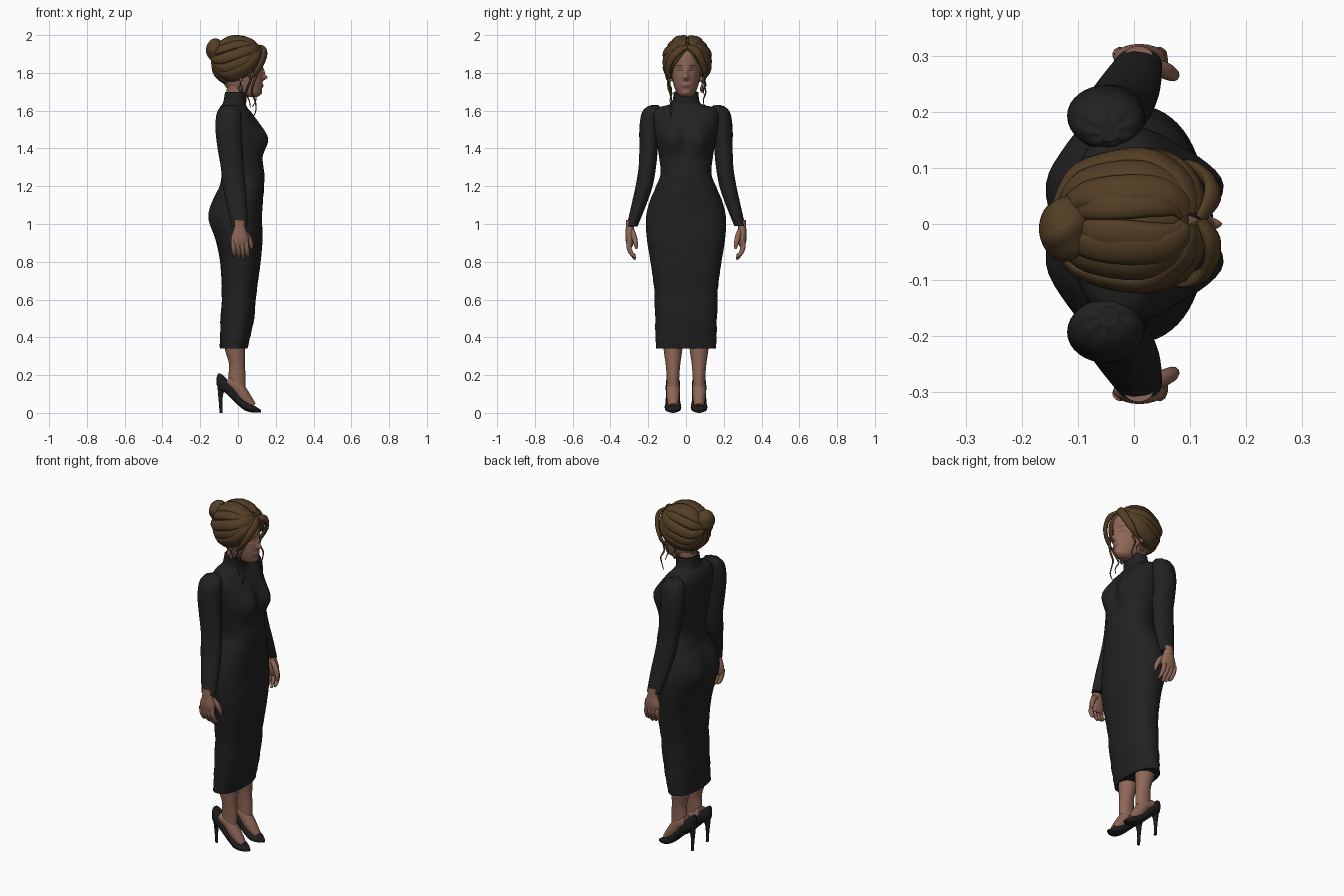
import bpy, bmesh, math
from mathutils import Vector
from math import sin, cos, pi, exp


def material(name, rgb):
    m = bpy.data.materials.new(name)
    m.diffuse_color = (*rgb, 1)
    return m


SKIN = material("skin", (0.27, 0.135, 0.095))
LIPS = material("lips", (0.2, 0.085, 0.065))
HAIR = material("brown hair", (0.085, 0.048, 0.018))
BLACK = material("black fabric", (0.0155, 0.0155, 0.0155))
SHOE = material("black leather", (0.012, 0.012, 0.013))
METAL = material("dark bronze", (0.08, 0.05, 0.03))


def resample(rows, steps):
    """Catmull-Rom interpolation of a short list of tuples."""
    out = []
    for i in range(len(rows) - 1):
        a, b, c, d = (rows[max(0, min(len(rows) - 1, i + k))] for k in (-1, 0, 1, 2))
        for s in range(steps):
            t = s / steps
            out.append(tuple(0.5 * (2 * q + (r - p) * t + (2 * p - 5 * q + 4 * r - w) * t * t
                                    + (3 * q - p - 3 * r + w) * t ** 3)
                             for p, q, r, w in zip(a, b, c, d)))
    return out + [tuple(rows[-1])]


def skin_rings(name, rings, mats, shape=None, pick=None):
    """Bridge rings of points into a closed, smooth surface."""
    bm = bmesh.new()
    loops = [[bm.verts.new(shape(p) if shape else p) for p in ring] for ring in rings]
    n = len(loops[0])
    for a, b in zip(loops, loops[1:]):
        for i in range(n):
            j = (i + 1) % n
            bm.faces.new((a[i], a[j], b[j], b[i]))
    bm.faces.new(loops[0])
    bm.faces.new(loops[-1])
    return finish(name, bm, mats, pick)


def finish(name, bm, mats, pick=None):
    bmesh.ops.recalc_face_normals(bm, faces=bm.faces)
    for f in bm.faces:
        f.smooth = len(f.verts) < 5
        if pick:
            f.material_index = pick(f.calc_center_median())
    me = bpy.data.meshes.new(name)
    bm.to_mesh(me)
    bm.free()
    for m in mats:
        me.materials.append(m)
    ob = bpy.data.objects.new(name, me)
    bpy.context.collection.objects.link(ob)
    return ob


def loft(name, rows, mats, steps=5, n=32, axis="z", y0=0, power=1.0, **kw):
    """Rows: (position, low, high, half width), stacked along z or x."""
    rings = []
    for p, lo, hi, w in resample(rows, steps):
        ring = []
        for k in range(n):
            a = 2 * pi * k / n
            c, s = (math.copysign(abs(v) ** power, v) for v in (cos(a), sin(a)))
            h = (lo + hi) / 2 + c * (hi - lo) / 2
            ring.append(Vector((h, y0 + s * w, p) if axis == "z" else (p, y0 + s * w, h)))
        rings.append(ring)
    return skin_rings(name, rings, mats, **kw)


def tube(name, rows, mat, steps=5, n=10, flat=1.0, side=None):
    """Rows: (x, y, z, radius) along a path; flat squashes the section."""
    pts = resample(rows, steps)
    rings = []
    for i, p in enumerate(pts):
        c = Vector(p[:3])
        t = (Vector(pts[min(i + 1, len(pts) - 1)][:3]) - Vector(pts[max(i - 1, 0)][:3])).normalized()
        # section faces outward from a chosen centre when given
        ref = (c - side) if side else Vector((0.1, 1, 0.05))
        u = t.cross(ref).normalized()
        v = t.cross(u)
        rings.append([c + (u * cos(2 * pi * k / n) + v * flat * sin(2 * pi * k / n)) * p[3] for k in range(n)])
    return skin_rings(name, rings, [mat])


def bump(p, y, z, wy, wz):
    return exp(-((abs(p.y) - y) / wy) ** 2 - ((p.z - z) / wz) ** 2)


# Dress body with bust, seat and light fabric folds
def dress_shape(p):
    q = p.copy()
    if p.x > 0.02:
        q.x += 0.05 * bump(p, 0.075, 1.45, 0.06, 0.075)
    if p.x < -0.03:
        q.x -= 0.02 * bump(p, 0.075, 1.04, 0.06, 0.1)
    fold = 0.0025 * sin(p.z * 75 + p.y * 22 + 3 * sin(p.z * 17)) * (exp(-((p.z - 0.52) / 0.2) ** 2) + 0.6 * exp(-((p.z - 1.25) / 0.1) ** 2))
    q.x *= 1 + fold * 8
    q.y *= 1 + fold * 5
    return q


loft("dress", [(0.34, -0.098, 0.05, 0.158), (0.36, -0.096, 0.055, 0.16), (0.5, -0.092, 0.085, 0.164),
               (0.65, -0.086, 0.1, 0.168), (0.8, -0.095, 0.12, 0.188), (0.92, -0.118, 0.13, 0.207),
               (1.03, -0.142, 0.127, 0.212), (1.12, -0.13, 0.132, 0.192), (1.2, -0.098, 0.138, 0.158),
               (1.27, -0.085, 0.138, 0.135), (1.36, -0.095, 0.126, 0.143), (1.45, -0.11, 0.118, 0.16),
               (1.53, -0.115, 0.105, 0.172), (1.585, -0.11, 0.075, 0.175), (1.615, -0.098, 0.05, 0.15),
               (1.632, -0.085, 0.043, 0.09), (1.65, -0.077, 0.044, 0.071), (1.7, -0.068, 0.047, 0.066)],
     [BLACK], steps=7, n=64, power=0.88, shape=dress_shape)

# Head with nose, eye sockets and mouth
def face_shape(p):
    q = p.copy()
    if p.x > 0.05:
        nose = exp(-(p.y / 0.013) ** 2) * (exp(-((p.z - 1.775) / 0.013) ** 2) + 0.45 * exp(-((p.z - 1.803) / 0.02) ** 2))
        q.x += 0.026 * nose + 0.007 * exp(-(p.y / 0.022) ** 2 - ((p.z - 1.732) / 0.011) ** 2)
        q.x -= 0.009 * bump(p, 0.034, 1.818, 0.016, 0.013)
        q.x += 0.006 * exp(-(p.y / 0.02) ** 2 - ((p.z - 1.692) / 0.012) ** 2)
    return q


def face_colour(c):
    if c.x < 0.07:
        return 0
    if abs(c.y) < 0.024 and abs(c.z - 1.732) < 0.009 * (1 - (c.y / 0.028) ** 2):
        return 1
    eye = abs(abs(c.y) - 0.034) < 0.016 and abs(c.z - 1.814) < 0.002
    brow = abs(abs(c.y) - 0.036) < 0.018 and abs(c.z - 1.84) < 0.003
    return 2 if eye or brow else 0


loft("head", [(1.672, 0.03, 0.1, 0.022), (1.685, 0.0, 0.117, 0.04), (1.71, -0.05, 0.125, 0.056),
              (1.75, -0.08, 0.129, 0.069), (1.8, -0.1, 0.13, 0.077), (1.86, -0.1, 0.131, 0.081),
              (1.91, -0.1, 0.122, 0.076), (1.95, -0.08, 0.085, 0.05)],
     [SKIN, LIPS, HAIR], steps=16, n=120, shape=face_shape, pick=face_colour)
loft("neck", [(1.62, -0.068, 0.042, 0.058), (1.7, -0.06, 0.04, 0.055), (1.78, -0.06, 0.04, 0.055)], [SKIN])

# Hair cap, held back from the face
CENTRE = Vector((-0.005, 0.006, 1.862))
SIZE = Vector((0.133, 0.116, 0.124))
bm = bmesh.new()
bmesh.ops.create_uvsphere(bm, u_segments=48, v_segments=32, radius=1)
for v in bm.verts:
    v.co = Vector([a * b for a, b in zip(v.co, SIZE)]) + CENTRE
    if v.co.x > 0:
        v.co.x *= 0.5 + 0.5 * max(0, min(1, (v.co.z - 1.88) / 0.06))
finish("hair_cap", bm, [HAIR])


def on_scalp(p, lift=0.0):
    d = Vector(p) - CENTRE
    r = math.sqrt(sum((a / b) ** 2 for a, b in zip(d, SIZE)))
    return CENTRE + d / r * (1 + lift)


# Swept locks, from the front parting round to the bun
low = [(0.112, 0.008, 1.932), (0.122, 0.05, 1.905), (0.092, 0.098, 1.845),
       (0.03, 0.115, 1.79), (-0.055, 0.085, 1.765), (-0.11, 0.03, 1.82)]
high = [(0.09, 0.01, 1.955), (0.075, 0.03, 1.97), (0.035, 0.035, 1.985),
        (-0.02, 0.03, 1.99), (-0.07, 0.025, 1.97), (-0.115, 0.015, 1.93)]
for s in (1, -1):
    for k in range(7):
        t = k / 6
        rows = []
        for i, (a, b) in enumerate(zip(low, high)):
            p = Vector(a).lerp(Vector(b), t)
            p.y = 0.008 + s * p.y
            p = on_scalp(p, 0.02 + 0.03 * (k % 2))
            rows.append((*p, (0.014, 0.024, 0.029, 0.029, 0.026, 0.014)[i]))
        tube("hair_lock", rows, HAIR, n=12, flat=0.5, side=CENTRE)
    # Nape locks gathered upward
    for y in (0.02, 0.065):
        rows = [(*on_scalp((x, s * y * f, z)), r) for x, f, z, r in
                ((0.0, 1.3, 1.75, 0.012), (-0.06, 1.2, 1.76, 0.026), (-0.1, 0.9, 1.81, 0.026), (-0.12, 0.4, 1.88, 0.014))]
        tube("nape_lock", rows, HAIR, flat=0.5, side=CENTRE)
    # Curtain fringe framing the face
    tube("fringe", [(0.118, 0.008, 1.94, 0.012), (0.14, 0.008 + s * 0.042, 1.922, 0.022),
                    (0.132, s * 0.08, 1.873, 0.022), (0.1, s * 0.1, 1.81, 0.018), (0.06, s * 0.1, 1.765, 0.006)],
         HAIR, flat=0.55, side=CENTRE)
    # Loose wavy strands
    end = 1.555 if s < 0 else 1.62
    for dx, drop in ((0.0, end), (-0.03, end + 0.06)):
        rows = [(0.085 + dx + 0.012 * sin(i * 1.7 + dx * 60), s * (0.098 - 0.004 * i * (s < 0)) + 0.007 * sin(i * 2.1),
                 1.84 + (drop - 1.84) * i / 6, 0.0085 - 0.0011 * i) for i in range(7)]
        tube("loose_strand", rows, HAIR, n=6)

# Twisted bun
bm = bmesh.new()
bmesh.ops.create_uvsphere(bm, u_segments=40, v_segments=24, radius=0.052)
for v in bm.verts:
    c = v.co
    groove = 1 + 0.05 * sin(5 * math.atan2(c.z, c.y) + c.x * 60)
    v.co = Vector((-0.12 + c.x * 0.95, -0.008 + c.y * groove * 1.1, 1.922 + c.z * groove * 1.12))
finish("bun", bm, [HAIR])

for s in (1, -1):
    # Ears and drop earrings
    tube("ear", [(0.01, s * 0.076, 1.82, 0.008), (0.012, s * 0.084, 1.8, 0.015), (0.016, s * 0.08, 1.757, 0.008)], SKIN)
    tube("earring", [(0.014, s * 0.083, 1.76, 0.003), (0.014, s * 0.085, 1.735, 0.004), (0.014, s * 0.085, 1.715, 0.012),
                     (0.014, s * 0.085, 1.695, 0.003)], METAL, n=8)

    # Sleeve: height, x centre, y centre, x radius, y radius
    arm = [(1.628, -0.045, 0.165, 0.018, 0.018), (1.615, -0.046, 0.174, 0.048, 0.038), (1.58, -0.048, 0.185, 0.066, 0.052),
           (1.5, -0.05, 0.194, 0.069, 0.053), (1.4, -0.042, 0.198, 0.066, 0.049), (1.3, -0.03, 0.205, 0.061, 0.046),
           (1.2, -0.02, 0.222, 0.06, 0.045), (1.1, -0.006, 0.25, 0.054, 0.039), (0.99, 0.008, 0.285, 0.042, 0.029)]
    rings = [[Vector((x + rx * cos(k * pi / 16), s * (y + ry * sin(k * pi / 16)), z + 0.002 * sin(k * pi / 2)))
              for k in range(32)] for z, x, y, rx, ry in resample(arm, 6)]
    skin_rings("sleeve", rings, [BLACK])

    # Hand: palm, fingers and thumb
    loft("palm", [(1.02, -0.018, 0.034, 0.02), (0.975, -0.022, 0.04, 0.022), (0.93, -0.036, 0.056, 0.024),
                  (0.895, -0.036, 0.054, 0.019), (0.875, -0.028, 0.046, 0.01)], [SKIN], y0=s * 0.297, n=20)
    for k in range(4):
        x, tip = -0.027 + 0.023 * k, (0.835, 0.818, 0.812, 0.825)[k]
        tube("finger", [(x, s * 0.302, 0.91, 0.012), (x + 0.004, s * 0.302, 0.875, 0.013),
                        (x + 0.008, s * 0.288, 0.842, 0.011), (x + 0.01, s * 0.268, tip, 0.006)], SKIN)
    tube("thumb", [(0.025, s * 0.285, 0.965, 0.013), (0.054, s * 0.274, 0.93, 0.015),
                   (0.069, s * 0.266, 0.895, 0.012), (0.072, s * 0.262, 0.868, 0.006)], SKIN)

    # Lower leg and instep
    y = s * 0.069
    loft("leg", [(0.42, -0.075, 0.04, 0.054), (0.34, -0.07, 0.038, 0.05), (0.26, -0.048, 0.036, 0.039),
                 (0.2, -0.05, 0.04, 0.034), (0.14, -0.05, 0.04, 0.032)], [SKIN], y0=y, n=24)
    tube("foot", [(-0.06, y, 0.165, 0.034), (-0.01, y, 0.142, 0.036), (0.03, y, 0.088, 0.035), (0.075, y, 0.034, 0.024)],
         SKIN, n=16)

    # Pointed pump with slim heel
    loft("shoe", [(-0.113, 0.15, 0.19, 0.008), (-0.1, 0.122, 0.21, 0.03), (-0.07, 0.108, 0.19, 0.038),
                  (-0.03, 0.07, 0.14, 0.038), (0.02, 0.024, 0.08, 0.039), (0.055, 0.006, 0.054, 0.044),
                  (0.09, 0.002, 0.036, 0.036), (0.122, 0.003, 0.015, 0.01)], [SHOE], axis="x", y0=y, power=0.8)
    tube("heel", [(-0.084, y, 0.15, 0.026), (-0.092, y, 0.1, 0.014), (-0.092, y, 0.05, 0.009), (-0.09, y, 0.0, 0.008)], SHOE)
